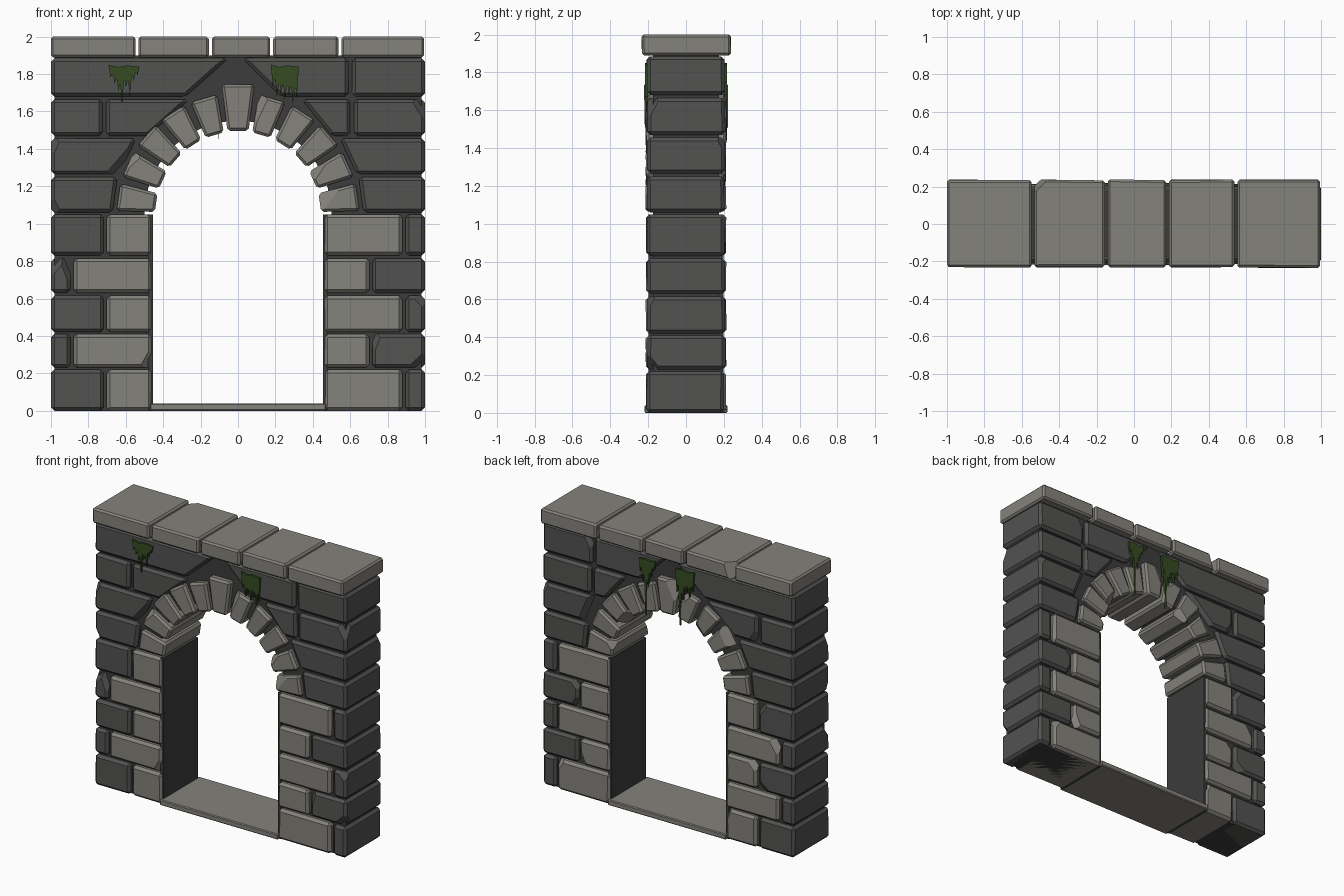
import bpy, bmesh, math, random
from mathutils import Vector

if "Cube" in bpy.data.objects:
    bpy.data.objects.remove(bpy.data.objects["Cube"])

random.seed(7)


def material(name, rgb):
    m = bpy.data.materials.new(name)
    m.diffuse_color = (*rgb, 1)
    m.use_nodes = True
    m.node_tree.nodes["Principled BSDF"].inputs["Base Color"].default_value = m.diffuse_color
    return m


LIGHT = material("light_stone", (0.235, 0.225, 0.2))
DARK = material("dark_stone", (0.085, 0.085, 0.083))
MORTAR = material("mortar", (0.045, 0.045, 0.045))
MOSS = material("moss", (0.035, 0.07, 0.015))


def prism(name, pts, y0, y1, mat, bevel=0.0, chips=0, jitter=0.0):
    """Extrude an x-z outline along y, bevel its edges and knock off corners."""
    bm = bmesh.new()
    face = bm.faces.new([bm.verts.new((x, y0, z)) for x, z in pts])
    ext = bmesh.ops.extrude_face_region(bm, geom=[face])
    for v in ext["geom"]:
        if isinstance(v, bmesh.types.BMVert):
            v.co.y = y1
    for v in bm.verts:
        v.co.y += random.uniform(-jitter, jitter)
    bmesh.ops.recalc_face_normals(bm, faces=bm.faces[:])
    corners = [v.co.copy() for v in bm.verts]
    mid = sum(corners, Vector()) / len(corners)
    if bevel:
        bmesh.ops.bevel(bm, geom=bm.edges[:], offset=bevel, segments=1,
                        profile=0.5, affect='EDGES')
    for c in random.sample(corners, chips):
        s = [math.copysign(1, a) for a in c - mid]
        n = Vector((s[0] * random.uniform(.5, 1), s[1] * random.uniform(.7, 1.2),
                    s[2] * random.uniform(.3, .8))).normalized()
        cut = bmesh.ops.bisect_plane(
            bm, geom=bm.verts[:] + bm.edges[:] + bm.faces[:], dist=1e-5,
            plane_co=c - n * random.uniform(.03, .05), plane_no=n, clear_outer=True)
        edges = [e for e in cut["geom_cut"] if isinstance(e, bmesh.types.BMEdge)]
        bmesh.ops.holes_fill(bm, edges=edges, sides=0)
    bmesh.ops.recalc_face_normals(bm, faces=bm.faces[:])
    me = bpy.data.meshes.new(name)
    bm.to_mesh(me)
    bm.free()
    me.materials.append(mat)
    ob = bpy.data.objects.new(name, me)
    bpy.context.collection.objects.link(ob)
    return ob


def rect(x0, x1, z0, z1):
    return [(x0, z0), (x1, z0), (x1, z1), (x0, z1)]


def stone(name, pts, mat, depth=0.205, bevel=0.018):
    chips = random.choice((0, 0, 1, 1, 2))
    return prism(name, pts, -depth, depth, mat, bevel, chips, 0.004)


# Recessed mortar core with arched opening
SPRING = 1.05
arc = [(-0.5 * math.cos(math.pi * i / 22), SPRING + 0.5 * math.sin(math.pi * i / 22))
       for i in range(23)]
core = ([(-.98, 0), (-.455, 0), (-.455, SPRING)] + arc +
        [(.455, SPRING), (.455, 0), (.98, 0), (.98, 1.9), (-.98, 1.9)])
prism("mortar_core", core, -0.175, 0.175, MORTAR)

# Flat jamb linings and threshold slab
for s in (-1, 1):
    prism("jamb_lining", rect(*sorted((s * .455, s * .48)), 0, SPRING),
          -0.197, 0.197, MORTAR)
prism("threshold", rect(-.47, .47, 0, .04), -0.22, 0.22, LIGHT, 0.006)

# Lower courses: light quoins at the opening, dark stones outside
rows = [(0, .22), (.23, .41), (.42, .615), (.63, .815), (.83, 1.05)]
for i, (z0, z1) in enumerate(rows):
    for s in (-1, 1):
        split = .71 if (i % 2 == 0) == (s < 0) else .888
        stone("quoin", rect(*sorted((s * .46, s * (split - .008))), z0, z1), LIGHT, 0.21)
        stone("wall_stone", rect(*sorted((s * (split + .008), s)), z0, z1), DARK)

# Upper courses cut to follow the arch
for s in (-1, 1):
    for inner in ([(.67, 1.06), (.645, 1.25)], [(.635, 1.265), (.545, 1.455)]):
        (a, z0), (b, z1) = inner
        stone("wall_stone", [(s * a, z0), (s, z0), (s, z1), (s * b, z1)], DARK)
for pts in (rect(-1, -.725, 1.47, 1.665),
            [(-.705, 1.47), (-.48, 1.47), (-.26, 1.665), (-.705, 1.665)],
            [(-1, 1.68), (-.28, 1.68), (-.05, 1.885), (-1, 1.885)],
            [(.5, 1.47), (.6, 1.47), (.6, 1.665), (.34, 1.665)],
            rect(.62, 1, 1.47, 1.665),
            [(.23, 1.68), (.59, 1.68), (.59, 1.885), (.02, 1.885)],
            rect(.61, 1, 1.68, 1.885)):
    stone("wall_stone", pts, DARK)

# Voussoirs and keystone
N = 11
for i in range(N):
    key = i == N // 2
    a = math.pi * (i + .5) / N
    h = math.radians(7.2 if key else 6.5)
    r0, r1 = (.45, .70) if key else (.445, .65)
    pts = [(r * math.cos(a + d), SPRING + r * math.sin(a + d))
           for r, d in ((r0, -h), (r1, -h), (r1, h), (r0, h))]
    stone("keystone" if key else "voussoir", pts, LIGHT, .22 if key else .212, .014)

# Overhanging cap stones
joints = [-1, -.54, -.148, .18, .545, .995]
for i, (a, b) in enumerate(zip(joints, joints[1:])):
    x0 = a + (.008 if i else 0)
    x1 = b - (.008 if i < 4 else 0)
    prism("cap_stone", rect(x0, x1, 1.89, 2), -.232, .236, LIGHT, .012,
          1 if i == 1 else 0, .003)


# Hanging moss clumps with ragged strands
def moss(x, top, width, lengths, side):
    n = len(lengths)
    step = width / n
    x0 = x - width / 2
    pts = [(x0 + width, top - .01), (x0 + width * .6, top - .004),
           (x0 + width * .3, top - .012), (x0, top)]
    for i, l in enumerate(lengths):
        cx = x0 + step * (i + .5)
        pts += [(cx - step * .15, top - l * .7), (cx, top - l)]
        if i < n - 1:
            notch = min(l, lengths[i + 1]) * .72
            pts.append((cx + step * .5, top - notch))
    prism("moss", pts, *sorted((side * .2, side * .217)), MOSS)


moss(-.61, 1.85, .165, (.07, .1, .14, .22, .12, .17, .09, .06), -1)
moss(.25, 1.85, .15, (.11, .17, .15, .19, .16, .21, .18), -1)
moss(.16, 1.85, .13, (.07, .12, .2, .41, .17, .1), 1)
moss(-.14, 1.85, .15, (.14, .19, .16, .22, .41, .17), 1)
